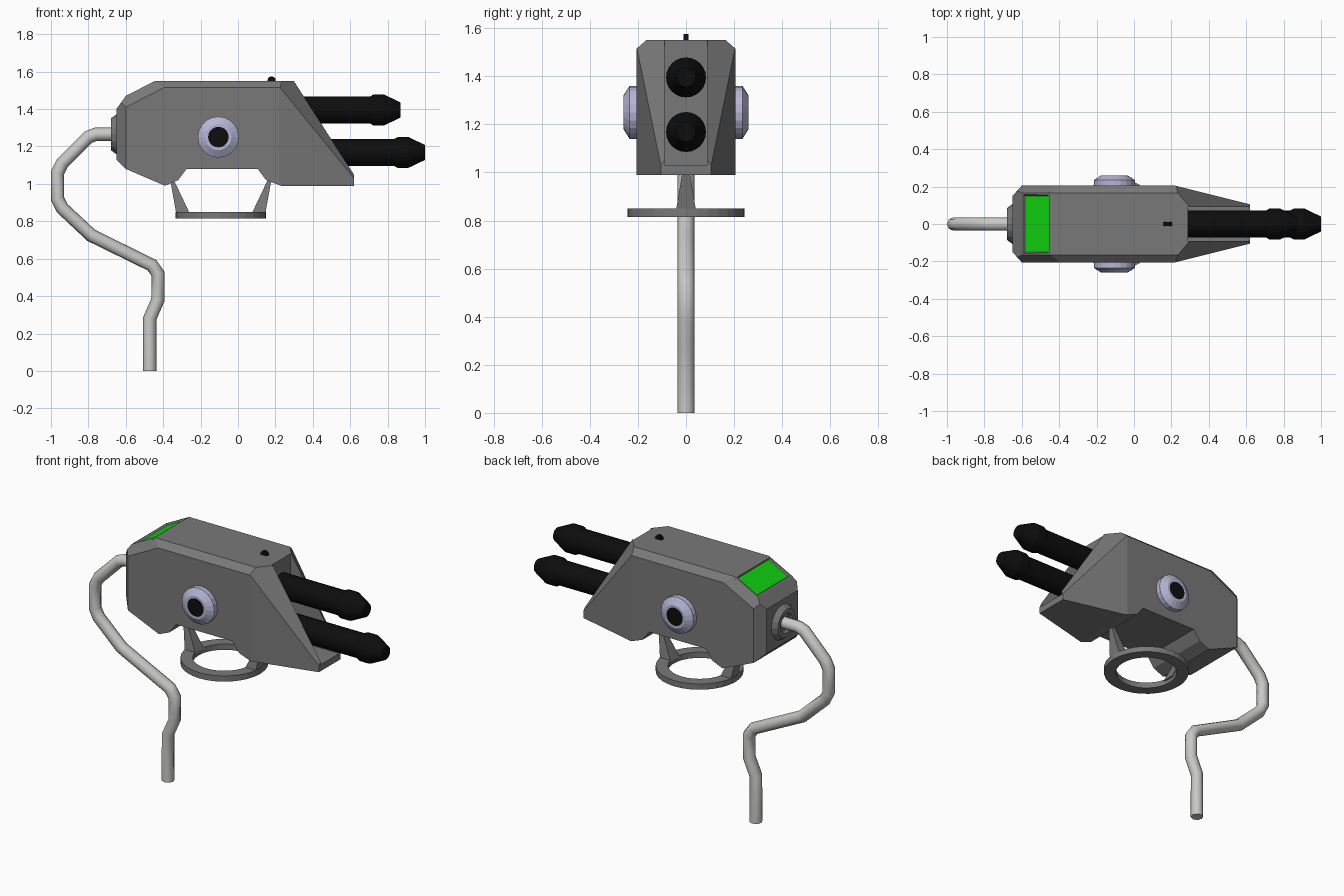
import bpy, bmesh, math
from mathutils import Vector, Matrix

cube = bpy.data.objects.get("Cube")
if cube:
    bpy.data.objects.remove(cube, do_unlink=True)


def material(name, rgb):
    m = bpy.data.materials.new(name)
    m.use_nodes = True
    m.diffuse_color = (*rgb, 1)
    m.node_tree.nodes["Principled BSDF"].inputs["Base Color"].default_value = (*rgb, 1)
    return m


GREY = material("housing grey", (0.19, 0.19, 0.19))
BLACK = material("black", (0.004, 0.004, 0.004))
LILAC = material("pale lilac", (0.47, 0.47, 0.68))
GREEN = material("screen green", (0.005, 0.62, 0.005))
SILVER = material("cable silver", (0.58, 0.58, 0.57))


def finish(name, bm, *mats):
    bmesh.ops.recalc_face_normals(bm, faces=bm.faces)
    me = bpy.data.meshes.new(name)
    bm.to_mesh(me)
    bm.free()
    for m in mats:
        me.materials.append(m)
    ob = bpy.data.objects.new(name, me)
    bpy.context.collection.objects.link(ob)
    return ob


def lathe(name, origin, axis, profile, segments, *mats, closed=False, inner=0):
    """Spin (distance along axis, radius) points; faces inside `inner` take slot 1."""
    bm = bmesh.new()
    vs = [bm.verts.new((r, 0, h)) for h, r in profile]
    edges = [bm.edges.new(p) for p in zip(vs, vs[1:])]
    if closed:
        edges.append(bm.edges.new((vs[-1], vs[0])))
    bmesh.ops.spin(bm, geom=vs + edges, cent=(0, 0, 0), axis=(0, 0, 1),
                   angle=math.tau, steps=segments)
    bmesh.ops.remove_doubles(bm, verts=bm.verts, dist=0.0005)
    for f in bm.faces:
        if f.calc_center_median().xy.length < inner:
            f.material_index = 1
    turn = Vector((0, 0, 1)).rotation_difference(Vector(axis)).to_matrix().to_4x4()
    bm.transform(Matrix.Translation(origin) @ turn)
    return finish(name, bm, *mats)


def prism(name, outline, half_width, *mats):
    """Extrude an (x, z) outline across y."""
    bm = bmesh.new()
    face = bm.faces.new([bm.verts.new((x, -half_width, z)) for x, z in outline])
    ext = bmesh.ops.extrude_face_region(bm, geom=[face])["geom"]
    bmesh.ops.translate(bm, vec=(0, 2 * half_width, 0),
                        verts=[v for v in ext if isinstance(v, bmesh.types.BMVert)])
    return finish(name, bm, *mats)


def slice_off(bm, a, b, c):
    """Cut away everything beyond the plane through three points."""
    a, b, c = Vector(a), Vector(b), Vector(c)
    n = (b - a).cross(c - a).normalized()
    if n.dot(Vector((0, 0, 1.2)) - a) > 0:
        n = -n
    cut = bmesh.ops.bisect_plane(bm, geom=bm.verts[:] + bm.edges[:] + bm.faces[:],
                                 plane_co=a, plane_no=n, clear_outer=True)["geom_cut"]
    bmesh.ops.holes_fill(bm, edges=[e for e in cut if isinstance(e, bmesh.types.BMEdge)])
    return n


# Housing: a block with its corners sliced off
bm = bmesh.new()
bmesh.ops.create_cube(bm, size=1)
bm.transform(Matrix.Translation((-0.015, 0, 1.27)) @ Matrix.Diagonal((1.27, 0.41, 0.56, 1)))
screen_normal = slice_off(bm, (-0.445, 0, 1.55), (-0.6, 0, 1.47), (-0.6, 1, 1.47))
slice_off(bm, (-0.6, 0, 1.47), (-0.65, 0, 1.4), (-0.65, 1, 1.4))
slice_off(bm, (-0.6, 0, 1.08), (-0.65, 0, 1.13), (-0.65, 1, 1.13))
slice_off(bm, (-0.6, 0, 1.08), (-0.39, 0, 0.99), (-0.39, 1, 0.99))
for s in (-1, 1):
    slice_off(bm, (0, s * 0.205, 1.515), (1, s * 0.205, 1.515), (0, s * 0.165, 1.55))
    slice_off(bm, (-0.445, s * 0.165, 1.55), (-0.6, s * 0.165, 1.47), (-0.6, s * 0.205, 1.41))
    slice_off(bm, (-0.6, s * 0.205, 1), (-0.65, s * 0.15, 1), (-0.65, s * 0.15, 2))
    slice_off(bm, (0.22, s * 0.205, 1), (0.62, s * 0.105, 1), (0.62, s * 0.105, 2))
    slice_off(bm, (0.224, s * 0.205, 1.515), (0.29, s * 0.1, 1.55), (0.62, s * 0.105, 1.03))

# Recessed screen on the sloping rear of the top
bm.normal_update()
screen = max(bm.faces, key=lambda f: abs(f.normal.dot(screen_normal)))
for thickness, depth in ((0.01, 0), (0.01, -0.01)):
    bmesh.ops.inset_region(bm, faces=[screen], thickness=thickness, depth=depth)
screen.material_index = 1
housing = finish("housing", bm, GREY, GREEN)

# Belly notch and front barrel slot
notch = prism("notch_cutter", [(-0.39, 0.99), (-0.32, 1.02), (-0.275, 1.08), (0.105, 1.08),
                               (0.15, 1.02), (0.23, 0.99), (0.23, 0.9), (-0.39, 0.9)], 0.4, GREY)
slot = prism("slot_cutter", [(0.29, 1.03), (0.8, 1.03), (0.8, 1.7), (0.29, 1.7)], 0.09, GREY)
for cutter in (notch, slot):
    mod = housing.modifiers.new(cutter.name, "BOOLEAN")
    mod.operation = "DIFFERENCE"
    mod.solver = "EXACT"
    mod.object = cutter
bpy.context.view_layer.update()
carved = bpy.data.meshes.new_from_object(
    housing.evaluated_get(bpy.context.evaluated_depsgraph_get()))
housing.modifiers.clear()
housing.data = carved
for cutter in (notch, slot):
    bpy.data.objects.remove(cutter, do_unlink=True)

# Twin barrels with flared, tapering muzzles
for name, z, tip in (("upper_barrel", 1.395, 0.87), ("lower_barrel", 1.168, 1.0)):
    lathe(name, (tip, 0, z), (1, 0, 0),
          [(0.28 - tip, 0), (0.28 - tip, 0.072), (-0.165, 0.072), (-0.145, 0.083),
           (-0.09, 0.083), (0, 0.04), (0, 0)], 24, BLACK)

# Round side lenses with dark centres
for s, side in ((-1, "right"), (1, "left")):
    lathe(side + "_lens", (-0.105, 0, 1.25), (0, s, 0),
          [(0.19, 0), (0.19, 0.11), (0.235, 0.11), (0.26, 0.07), (0.26, 0.055), (0.26, 0)],
          20, LILAC, BLACK, inner=0.05)

# Small sight on top
lathe("sight", (0.18, 0, 1.553), (0, 1, 0),
      [(-0.01, 0), (-0.01, 0.022), (0.01, 0.022), (0.01, 0)], 12, BLACK)

# Mounting ring and its two tapering struts
RING_X = -0.092
lathe("mount_ring", (RING_X, 0, 0), (0, 0, 1),
      [(0.815, 0.175), (0.815, 0.243), (0.85, 0.243), (0.85, 0.175)], 32, GREY, closed=True)
for s, end in ((-1, "rear"), (1, "front")):
    bm = bmesh.new()
    bmesh.ops.create_cube(bm, size=2)
    for v in bm.verts:
        top, outer = v.co.z > 0, v.co.x > 0
        reach = (0.272 if outer else 0.255) if top else (0.238 if outer else 0.165)
        v.co = (RING_X + s * reach, v.co.y * (0.01 if top else 0.042), 1.03 if top else 0.84)
    finish(end + "_strut", bm, GREY)

# Cable socket and drooping cable
lathe("cable_socket", (-0.645, 0, 1.265), (-1, 0, 0),
      [(0, 0), (0, 0.11), (0.035, 0.085), (0.035, 0.06), (0.02, 0.05), (0.02, 0)], 16, GREY)
path = [(-0.64, 1.265), (-0.76, 1.265), (-0.8, 1.25), (-0.94, 1.11), (-0.965, 1.06),
        (-0.965, 0.92), (-0.94, 0.87), (-0.785, 0.725), (-0.46, 0.565), (-0.428, 0.52),
        (-0.428, 0.38), (-0.472, 0.28), (-0.472, 0)]
curve = bpy.data.curves.new("cable", "CURVE")
curve.dimensions = "3D"
curve.bevel_depth = 0.036
curve.bevel_resolution = 2
curve.use_fill_caps = True
spline = curve.splines.new("POLY")
spline.points.add(len(path) - 1)
for p, (x, z) in zip(spline.points, path):
    p.co = (x, 0, z, 1)
curve.materials.append(SILVER)
cable = bpy.data.objects.new("cable", curve)
bpy.context.collection.objects.link(cable)
